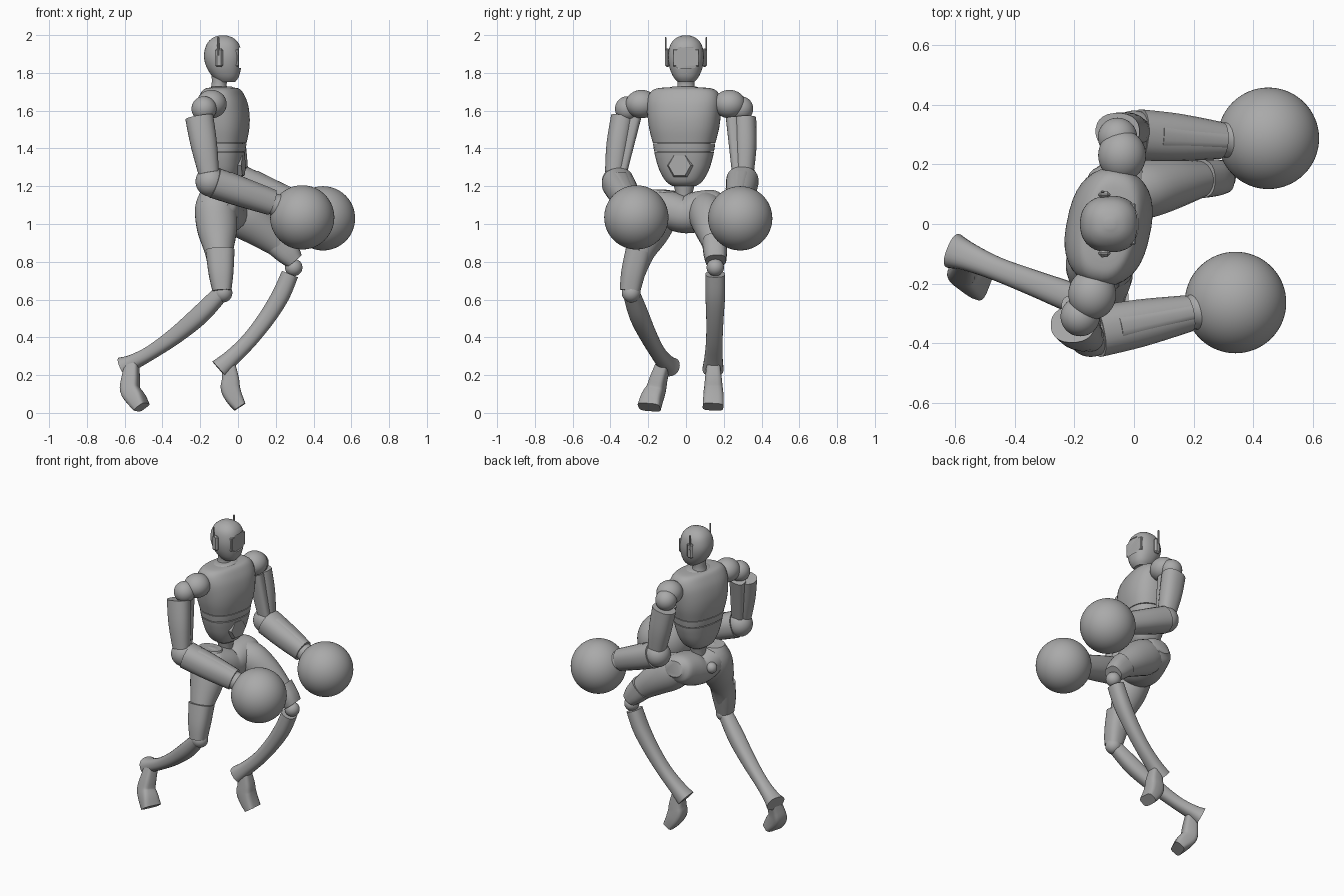
import bpy, bmesh, math
from mathutils import Vector as V, Matrix

if "Cube" in bpy.data.objects:
    bpy.data.objects.remove(bpy.data.objects["Cube"])

grey = bpy.data.materials.new("plain grey")
grey.use_nodes = True
tone = (0.4, 0.4, 0.4, 1)
grey.diffuse_color = tone
grey.node_tree.nodes["Principled BSDF"].inputs["Base Color"].default_value = tone


def finish(name, bm, angle=40):
    bmesh.ops.recalc_face_normals(bm, faces=bm.faces)
    mesh = bpy.data.meshes.new(name)
    bm.to_mesh(mesh)
    bm.free()
    mesh.materials.append(grey)
    ob = bpy.data.objects.new(name, mesh)
    bpy.context.collection.objects.link(ob)
    bpy.ops.object.select_all(action="DESELECT")
    ob.select_set(True)
    bpy.context.view_layer.objects.active = ob
    bpy.ops.object.shade_smooth_by_angle(angle=math.radians(angle))
    return ob


def spline(rows, steps):
    """Catmull-Rom through rows of x, y, z, depth, width."""
    out = []
    for i in range(len(rows) - 1):
        p = [rows[max(0, min(len(rows) - 1, i + k))] for k in (-1, 0, 1, 2)]
        for s in range(steps):
            t = s / steps
            out.append([0.5 * (2 * b + (c - a) * t + (2 * a - 5 * b + 4 * c - d) * t * t
                               + (3 * b - a - 3 * c + d) * t ** 3) for a, b, c, d in zip(*p)])
    return out + [list(rows[-1])]


def loft(name, rows, ref=(1, 0, 0), power=2, sides=24, steps=4, axis=None):
    """Skin elliptical rings along a path; ref is the depth direction."""
    rows = spline(rows, steps)
    bm = bmesh.new()
    rings = []
    for i, r in enumerate(rows):
        a, b = rows[max(i - 1, 0)], rows[min(i + 1, len(rows) - 1)]
        t = V(axis) if axis else (V(b[:3]) - V(a[:3])).normalized()
        u = (V(ref) - t * t.dot(V(ref))).normalized()
        w = t.cross(u)
        ring = []
        for k in range(sides):
            ang = math.tau * (k + 0.5) / sides
            c, s = math.cos(ang), math.sin(ang)
            c = math.copysign(abs(c) ** (2 / power), c)
            s = math.copysign(abs(s) ** (2 / power), s)
            ring.append(bm.verts.new(V(r[:3]) + u * c * r[3] + w * s * r[4]))
        rings.append(ring)
    for p, q in zip(rings, rings[1:]):
        for k in range(sides):
            j = (k + 1) % sides
            bm.faces.new((p[k], p[j], q[j], q[k]))
    bm.faces.new(rings[0])
    bm.faces.new(rings[-1])
    return finish(name, bm)


def ball(name, at, size, n=24):
    size = size if isinstance(size, tuple) else (size,) * 3
    bm = bmesh.new()
    bmesh.ops.create_uvsphere(bm, u_segments=n * 2, v_segments=n, radius=1,
                              matrix=Matrix.Translation(at) @ Matrix.Diagonal((*size, 1)))
    return finish(name, bm)


def box(name, at, size, bevel=0.0):
    bm = bmesh.new()
    bmesh.ops.create_cube(bm, size=1, matrix=Matrix.Translation(at) @ Matrix.Diagonal((*size, 1)))
    if bevel:
        bmesh.ops.bevel(bm, geom=bm.edges[:], offset=bevel, segments=1, affect="EDGES")
    return finish(name, bm, 20)


UP = (0, 0, 1)
turn = math.radians(-12)
facing = V((math.cos(turn), math.sin(turn), 0))
trunk = V((-0.085, -0.01, 0))


def body(name, levels, power=2.5):
    rows = [(trunk.x, trunk.y, z, d, w) for z, d, w in levels]
    return loft(name, rows, facing, power, 36, axis=UP)


# Trunk: chest, belt, abdomen, waist
body("chest", [(1.43, .125, .165), (1.5, .138, .183), (1.57, .14, .193), (1.64, .128, .197),
               (1.69, .105, .185), (1.715, .085, .155), (1.722, .06, .11)])
body("belt", [(1.385, .119, .158), (1.405, .122, .161), (1.426, .124, .164)])
body("trunk_core", [(1.36, .105, .14), (1.45, .105, .14)])
body("abdomen", [(1.2, .05, .06), (1.225, .08, .095), (1.28, .1, .128), (1.34, .112, .148), (1.38, .118, .157)])
body("waist", [(1.1, .04, .04), (1.16, .045, .045), (1.22, .055, .06)], 2)
body("collar", [(1.705, .058, .085), (1.72, .062, .085), (1.728, .05, .06)], 2)

# Hexagonal belly plate
plate = trunk + V((0, 0, 1.31)) + facing * 0.095
tip = plate + facing * 0.022
loft("belly_plate", [(*plate, .072, .072), (*tip, .06, .06)], UP, sides=6, steps=1)

# Neck and head
loft("neck", [(-.1, 0, 1.7, .052, .055), (-.1, 0, 1.74, .04, .045), (-.09, 0, 1.79, .05, .05)], axis=UP)
head = loft("head", [(-.06, 0, 1.752, .045, .045), (-.065, 0, 1.78, .07, .068), (-.075, 0, 1.83, .092, .088),
                     (-.08, 0, 1.89, .101, .095), (-.08, 0, 1.95, .087, .083), (-.08, 0, 1.985, .055, .052),
                     (-.08, 0, 1.999, .015, .015)], power=2.3, sides=32, axis=UP)
cutter = box("visor_cutter", (.06, 0, 1.88), (.11, .16, .11))
cutter.hide_render = True
cutter.hide_viewport = True
cut = head.modifiers.new("visor recess", "BOOLEAN")
cut.operation = "DIFFERENCE"
cut.object = cutter
box("visor", (-.005, 0, 1.88), (.02, .14, .09), .004)
for name, s in (("near", -1), ("far", 1)):
    box(name + "_ear", (-.1, s * .098, 1.88), (.042, .024, .1), .01)
    box(name + "_ear_fin", (-.105, s * .108, 1.94), (.012, .008, .1), .003)

# Pelvis with a small tail socket
loft("pelvis", [(-.12, -.2, 1.12, .05, .07), (-.115, -.16, 1.1, .09, .105), (-.09, -.07, 1.07, .1, .115),
                (-.075, 0, 1.05, .1, .115), (-.06, .07, 1.07, .105, .115), (-.05, .16, 1.1, .085, .1),
                (-.05, .2, 1.11, .05, .06)], UP, 2.2)
ball("tail_socket", (-.19, 0, 1.08), .035, 12)

# Arms: shoulder cap, ball joint, sleeve, elbow, forearm, round fist
arms = {
    "near": dict(cap=(-.14, -.235, 1.635), joint=(-.18, -.31, 1.61), top=(-.205, -.318, 1.565),
                 low=(-.155, -.37, 1.27), elbow=(-.145, -.365, 1.225), wrist=(.18, -.3, 1.112),
                 fist=(.34, -.263, 1.035)),
    "far": dict(cap=(-.04, .23, 1.635), joint=(-.055, .29, 1.61), top=(-.055, .292, 1.56),
                low=(0, .3, 1.27), elbow=(0, .3, 1.235), wrist=(.29, .28, 1.112), fist=(.45, .287, 1.03)),
}
for side, a in arms.items():
    s = -1 if side == "near" else 1
    ball(side + "_shoulder_cap", a["cap"], (.08, .085, .075))
    ball(side + "_shoulder_joint", a["joint"], .066)
    top, low = V(a["top"]), V(a["low"])
    out = V((0, s * .018, 0))
    inner = V((.012, -s * .045, 0))
    loft(side + "_sleeve", [(*(top + out), .075, .062), (*(top.lerp(low, .5) + out), .07, .06),
                            (*(low + out * .5), .055, .05)], power=2.3)
    loft(side + "_sleeve_strut", [(*(top + inner), .05, .036), (*(low + inner * .6), .04, .03)], power=3)
    ball(side + "_elbow", a["elbow"], .08)
    elbow, wrist, fist = V(a["elbow"]), V(a["wrist"]), V(a["fist"])
    start, mid = elbow.lerp(wrist, .06), elbow.lerp(wrist, .5)
    loft(side + "_forearm", [(*start, .082, .086), (*mid, .077, .08), (*wrist, .067, .062)], UP, 2.3)
    rail = V((0, 0, .012))
    loft(side + "_forearm_rail", [(*(start.lerp(wrist, .2) + rail), .072, .05),
                                  (*(wrist + rail * .5), .065, .035)], UP, 3)
    loft(side + "_wrist", [(*wrist.lerp(fist, -.2), .055, .055), (*wrist.lerp(fist, .1), .058, .058),
                           (*wrist.lerp(fist, .3), .085, .085), (*wrist.lerp(fist, .5), .135, .135)], UP)
    ball(side + "_fist", fist, .17, 32)

# Near leg, trailing
loft("near_thigh", [(-.12, -.12, 1.18, .075, .06), (-.12, -.13, 1.09, .108, .1), (-.11, -.175, .97, .106, .095),
                    (-.1, -.235, .85, .075, .07), (-.09, -.275, .73, .058, .055)])
loft("near_thigh_cuff", [(-.095, -.25, .86, .077, .07), (-.09, -.28, .74, .066, .064),
                         (-.085, -.297, .645, .05, .054)], power=2.6)
ball("near_knee", (-.08, -.29, .635), .05)
loft("near_shin", [(-.09, -.29, .635, .043, .043), (-.2, -.25, .52, .05, .05), (-.33, -.2, .41, .044, .044),
                   (-.46, -.15, .32, .038, .04), (-.555, -.11, .268, .042, .048), (-.605, -.09, .243, .055, .06)],
     UP, 2.4)
loft("near_foot", [(-.56, -.12, .26, .035, .035), (-.568, -.145, .18, .045, .042), (-.57, -.16, .12, .05, .048),
                   (-.54, -.18, .075, .048, .056), (-.51, -.195, .03, .036, .062)], (.93, -.36, 0), 4, 16)

# Far leg, stepping forward
loft("far_thigh", [(-.08, .1, 1.1, .085, .09), (.02, .115, 1.045, .115, .1), (.12, .135, .975, .1, .088),
                   (.22, .15, .89, .072, .062), (.28, .155, .82, .052, .05)], (1, 0, .6))
loft("far_thigh_cuff", [(.215, .152, .9, .077, .066), (.265, .155, .845, .066, .062),
                        (.298, .158, .805, .05, .055)], (1, 0, .6), 2.6)
ball("far_knee", (.295, .155, .77), .046)
loft("far_shin", [(.275, .155, .735, .046, .052), (.225, .155, .62, .048, .052), (.15, .153, .5, .045, .046),
                  (.06, .15, .385, .042, .044), (-.03, .146, .295, .044, .048), (-.1, .143, .232, .054, .056)],
     power=2.4)
loft("far_foot", [(-.05, .145, .26, .035, .035), (-.04, .145, .18, .046, .045), (-.04, .145, .13, .052, .05),
                  (-.02, .145, .08, .046, .054), (.01, .143, .032, .035, .055)], power=4, sides=16)
